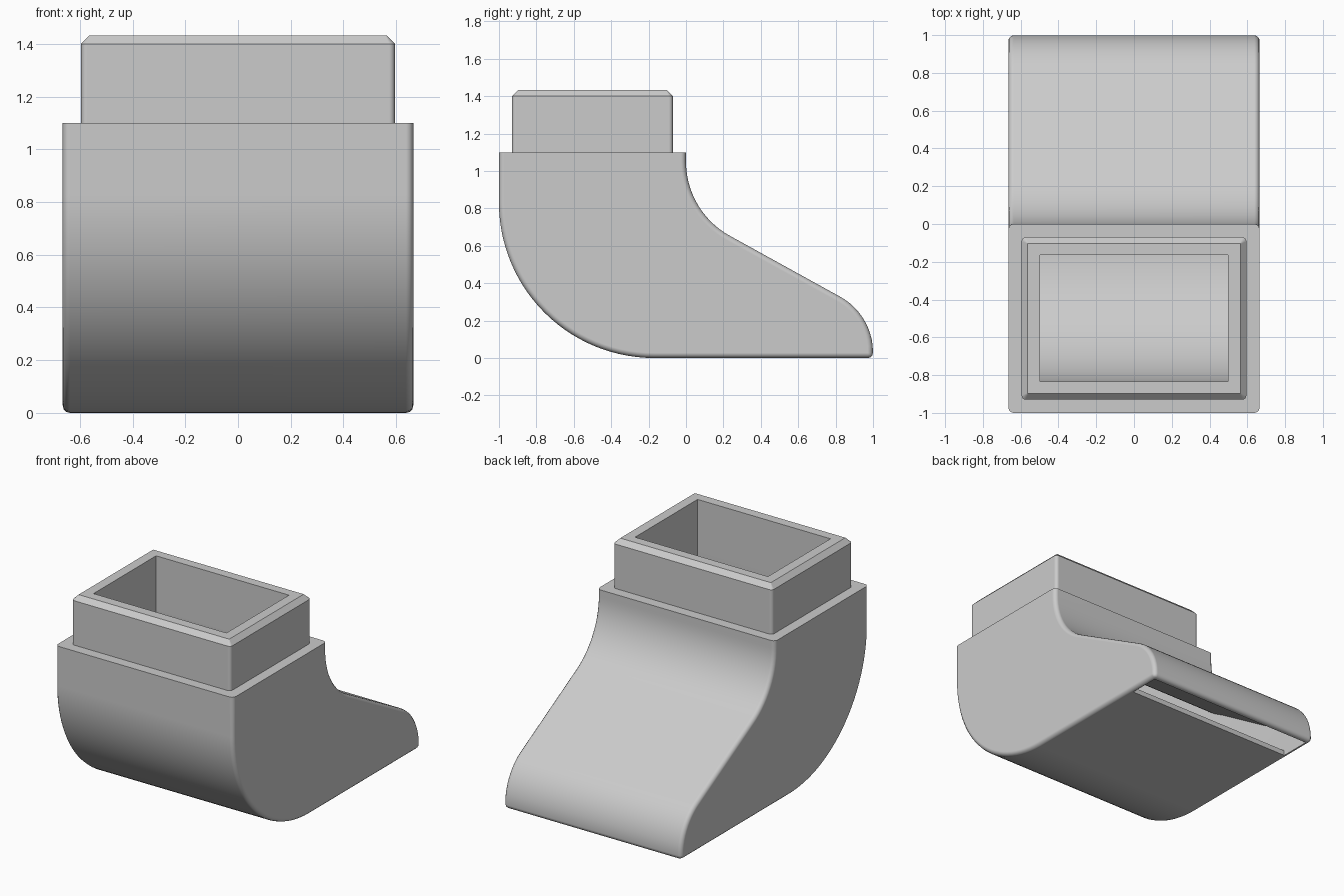
import bpy, bmesh, math

if "Cube" in bpy.data.objects:
    bpy.data.objects.remove(bpy.data.objects["Cube"])

grey = bpy.data.materials.new("matte grey")
grey.diffuse_color = (0.6, 0.6, 0.6, 1)
grey.use_nodes = True
grey.node_tree.nodes["Principled BSDF"].inputs["Base Color"].default_value = grey.diffuse_color


def polar(cy, cz, r, deg):
    a = math.radians(deg)
    return (cy + r * math.cos(a), cz + r * math.sin(a))


def arc(cy, cz, r, a0, a1, n):
    """Points on a circle, angles in degrees."""
    return [polar(cy, cz, r, a0 + (a1 - a0) * i / n) for i in range(n + 1)]


def mix(p, q, t):
    return tuple(a + (b - a) * t for a, b in zip(p, q))


def skin(rings):
    """Closed solid through a list of equal point rings, capped at both ends."""
    bm = bmesh.new()
    loops = [[bm.verts.new(p) for p in ring] for ring in rings]
    n = len(loops[0])
    for a, b in zip(loops, loops[1:]):
        for i in range(n):
            j = (i + 1) % n
            bm.faces.new((a[i], a[j], b[j], b[i]))
    bm.faces.new(loops[0][::-1])
    bm.faces.new(loops[-1])
    bmesh.ops.recalc_face_normals(bm, faces=bm.faces[:])
    if bm.calc_volume(signed=True) < 0:
        bmesh.ops.reverse_faces(bm, faces=bm.faces[:])
    return bm


def rounded_rectangle(hx, hy, cy, r, z):
    """Horizontal ring centred on (0, cy)."""
    ring = []
    for k, (sx, sy) in enumerate(((1, 1), (-1, 1), (-1, -1), (1, -1))):
        ring += [(x, y, z) for x, y in
                 arc(sx * (hx - r), cy + sy * (hy - r), r, 90 * k, 90 * k + 90, 4)]
    return ring


def make_object(name, bm):
    mesh = bpy.data.meshes.new(name)
    bm.to_mesh(mesh)
    bm.free()
    mesh.materials.append(grey)
    obj = bpy.data.objects.new(name, mesh)
    bpy.context.collection.objects.link(obj)
    return obj


# Curved body: round heel, flat underside, sloping toe
HALF = 0.665
outer = [(-1, 1.1)]
outer += arc(-0.17, 0.83, 0.83, 180, 270, 28)
outer += [(1, 0)]
outer += arc(0.66, 0.03, 0.34, 6, 62, 10)
outer += arc(0.453, 1.05, 0.453, 242, 180, 14)
outer += [(0, 1.1)]
bm = skin([[(x, y, z) for y, z in outer] for x in (-HALF, HALF)])
rim = []
for e in bm.edges:
    a, b = (v.co for v in e.verts)
    on_side = abs(a.x - b.x) < 1e-5
    on_top = min(a.z, b.z) > 1.099
    toe = min(a.y, b.y) > 0.999 and max(a.z, b.z) < 0.001
    if (on_side and not on_top) or toe:
        rim.append(e)
bmesh.ops.bevel(bm, geom=rim, offset=0.028, offset_type='OFFSET',
                segments=3, profile=0.5, affect='EDGES')
body = make_object("curved_body", bm)

# Rectangular inlet collar with rounded corners and a chamfered top
collar = make_object("inlet_collar", skin([
    rounded_rectangle(0.595, 0.43, -0.5, 0.022, 1.1),
    rounded_rectangle(0.595, 0.43, -0.5, 0.022, 1.4),
    rounded_rectangle(0.563, 0.398, -0.5, 0.003, 1.432)]))

# Air channel: sections (floor point, ceiling point, half width), flaring to the toe slot
IN, OUT, BEND, RUN = 0.497, 0.635, 20, 4
sections = [((-0.833, 1.6), (-0.165, 1.6), IN), ((-0.833, 1.07), (-0.165, 1.07), IN)]
for i in range(BEND + 1):
    u = i / BEND
    sections.append((polar(-0.17, 0.83, 0.665 + 0.085 * u, 180 + 90 * u),
                     polar(0.453, 1.05, 0.618 - 0.035 * u, 180 + 62 * u),
                     IN + 0.09 * u))
floor0, ceil0, width0 = sections[-1]
for i in range(1, RUN + 1):
    u = i / RUN
    sections.append((mix(floor0, (0.75, 0.035), u), mix(ceil0, (0.965, 0.05), u),
                     width0 + (OUT - width0) * u))
sections.append(((0.75, -0.1), (0.965, -0.1), OUT))
rings = [[(-w, *f), (w, *f), (w, *c), (-w, *c)] for f, c, w in sections]
cutter = make_object("channel_cutter", skin(rings))
cutter.hide_render = True

# Hollow out both parts and smooth the curved faces
for obj in (body, collar):
    mod = obj.modifiers.new("channel", 'BOOLEAN')
    mod.operation = 'DIFFERENCE'
    mod.solver = 'EXACT'
    mod.object = cutter
    bpy.ops.object.select_all(action='DESELECT')
    obj.select_set(True)
    bpy.context.view_layer.objects.active = obj
    bpy.ops.object.modifier_apply(modifier=mod.name)
    bpy.ops.object.shade_smooth_by_angle(angle=math.radians(32))
    weighted = obj.modifiers.new("flat sides", 'WEIGHTED_NORMAL')
    weighted.keep_sharp = True
bpy.data.objects.remove(cutter, do_unlink=True)
